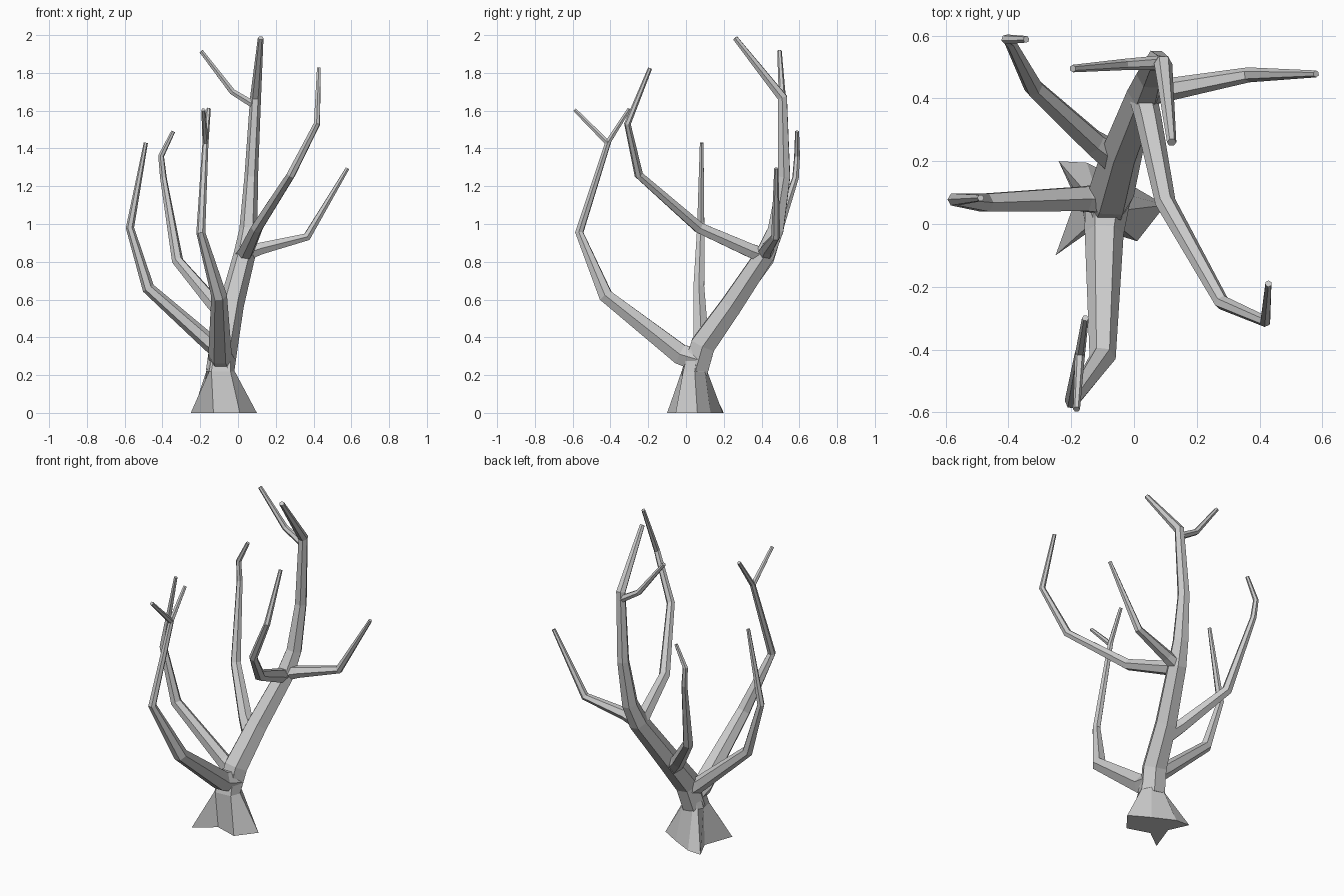
import bpy, bmesh, math
from mathutils import Vector


def loft(name, rings):
    """Skin a list of equal-length rings and cap both ends."""
    bm = bmesh.new()
    vs = [[bm.verts.new(p) for p in r] for r in rings]
    n = len(vs[0])
    for a, b in zip(vs, vs[1:]):
        for i in range(n):
            j = (i + 1) % n
            bm.faces.new((a[i], a[j], b[j], b[i]))
    bm.faces.new(vs[0][::-1])
    bm.faces.new(vs[-1])
    bmesh.ops.recalc_face_normals(bm, faces=bm.faces)
    me = bpy.data.meshes.new(name)
    bm.to_mesh(me)
    bm.free()
    bpy.context.collection.objects.link(bpy.data.objects.new(name, me))


def branch(name, path, sides=6):
    """Tapered low-poly limb; path holds (x, y, z, radius)."""
    pts = [Vector(p[:3]) for p in path]
    rings, u = [], None
    for i, p in enumerate(pts):
        t = Vector()
        if i > 0:
            t += (p - pts[i - 1]).normalized()
        if i < len(pts) - 1:
            t += (pts[i + 1] - p).normalized()
        t.normalize()
        if u is None:
            u = Vector((1, 0, 0)) if abs(t.x) < 0.8 else Vector((0, 1, 0))
        u = (u - t * u.dot(t)).normalized()
        v = t.cross(u)
        r = path[i][3]
        rings.append([p + (u * math.cos(a) + v * math.sin(a)) * r
                      for a in (2 * math.pi * k / sides for k in range(sides))])
    loft(name, rings)


# Root flare: star-shaped foot narrowing to a round neck
foot = [(0.10, 0.06), (-0.02, 0.13), (-0.15, 0.195), (-0.24, 0.20),
        (-0.185, 0.08), (-0.25, -0.10), (-0.13, -0.01), (0.01, -0.055)]
neck = []
for x, y in foot:
    d = Vector((x + 0.09, y - 0.045)).normalized() * 0.078
    neck.append((-0.095 + d.x, 0.04 + d.y, 0.22))
top = [(-0.085 + (x + 0.095) * 0.8, 0.06 + (y - 0.04) * 0.8, 0.34) for x, y, z in neck]
loft("root_flare", [[(x, y, 0) for x, y in foot], neck, top])

# Main trunk leaning back, then upright
branch("main_trunk", [(-0.095, 0.05, 0.22, 0.075), (-0.075, 0.09, 0.36, 0.075),
                      (-0.035, 0.24, 0.57, 0.066), (0.035, 0.42, 0.84, 0.058),
                      (0.055, 0.475, 0.97, 0.048), (0.07, 0.52, 1.25, 0.036),
                      (0.093, 0.51, 1.67, 0.029), (0.12, 0.26, 1.985, 0.015)])
branch("top_twig", [(0.085, 0.515, 1.63, 0.022), (-0.03, 0.508, 1.70, 0.018),
                    (-0.195, 0.495, 1.915, 0.012)])

# Upper limbs
branch("right_branch", [(0.03, 0.42, 0.84, 0.045), (0.12, 0.43, 0.87, 0.036),
                        (0.365, 0.475, 0.932, 0.024), (0.58, 0.478, 1.295, 0.011)])
branch("front_right_branch", [(0.025, 0.42, 0.83, 0.045), (0.045, 0.34, 0.86, 0.042),
                              (0.10, 0.07, 0.98, 0.033), (0.28, -0.25, 1.26, 0.024),
                              (0.418, -0.31, 1.53, 0.018), (0.428, -0.19, 1.825, 0.011)])

# Lower limbs
branch("front_branch", [(-0.085, 0.07, 0.28, 0.072), (-0.095, -0.03, 0.31, 0.062),
                        (-0.10, -0.425, 0.62, 0.042), (-0.197, -0.565, 0.955, 0.024),
                        (-0.172, -0.41, 1.44, 0.016)])
branch("front_fork_outer", [(-0.172, -0.415, 1.43, 0.016), (-0.183, -0.59, 1.605, 0.011)])
branch("front_fork_inner", [(-0.172, -0.415, 1.43, 0.016), (-0.155, -0.30, 1.61, 0.011)])
branch("left_branch", [(-0.08, 0.08, 0.32, 0.055), (-0.16, 0.08, 0.38, 0.045),
                       (-0.475, 0.068, 0.66, 0.033), (-0.572, 0.078, 0.98, 0.022),
                       (-0.488, 0.083, 1.43, 0.011)])
branch("back_left_branch", [(-0.045, 0.20, 0.50, 0.055), (-0.13, 0.26, 0.58, 0.042),
                            (-0.32, 0.435, 0.805, 0.031), (-0.395, 0.58, 1.245, 0.018),
                            (-0.407, 0.588, 1.36, 0.016), (-0.343, 0.588, 1.49, 0.011)])
